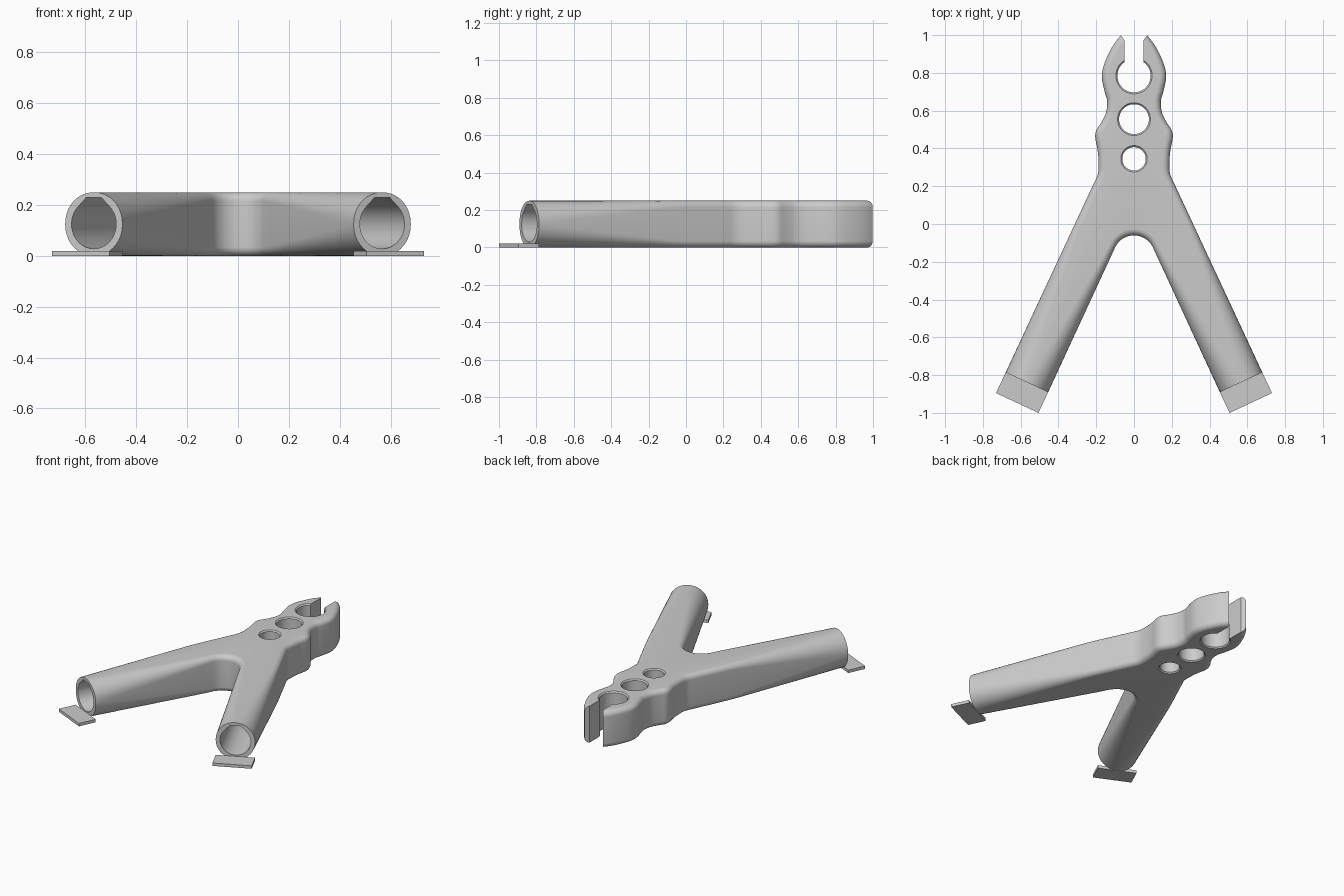
import bpy, bmesh, math
from mathutils import Vector

if "Cube" in bpy.data.objects:
    bpy.data.objects.remove(bpy.data.objects["Cube"])

grey = bpy.data.materials.new("plain grey")
grey.use_nodes = True
COLOUR = (0.6, 0.6, 0.6, 1)
grey.diffuse_color = COLOUR
grey.node_tree.nodes["Principled BSDF"].inputs["Base Color"].default_value = COLOUR

H = 0.25                        # thickness
HALF = 0.124                    # half width of a leg
END = Vector((0.567, -0.838))   # centre of the left leg's end
TILT = math.radians(25)
ALONG = Vector((math.sin(TILT), -math.cos(TILT)))
ACROSS = Vector((math.cos(TILT), math.sin(TILT)))


def loft(name, rings):
    """Skin a list of equal closed rings, cap both ends, face outwards."""
    bm = bmesh.new()
    rows = [[bm.verts.new(p) for p in ring] for ring in rings]
    n = len(rows[0])
    for a, b in zip(rows, rows[1:]):
        for i in range(n):
            j = (i + 1) % n
            bm.faces.new((a[i], a[j], b[j], b[i]))
    bm.faces.new(rows[0][::-1])
    bm.faces.new(rows[-1])
    bm.normal_update()
    if bm.calc_volume(signed=True) < 0:
        bmesh.ops.reverse_faces(bm, faces=bm.faces[:])
    mesh = bpy.data.meshes.new(name)
    bm.to_mesh(mesh)
    bm.free()
    mesh.materials.append(grey)
    ob = bpy.data.objects.new(name, mesh)
    bpy.context.collection.objects.link(ob)
    return ob


def cut(target, cutter):
    mod = target.modifiers.new("cut", 'BOOLEAN')
    mod.operation = 'DIFFERENCE'
    mod.solver = 'EXACT'
    mod.object = cutter
    bpy.context.view_layer.objects.active = target
    bpy.ops.object.modifier_apply(modifier=mod.name)
    bpy.data.objects.remove(cutter)


def catmull(pts, steps):
    out = []
    for p0, p1, p2, p3 in zip(pts, pts[1:], pts[2:], pts[3:]):
        for k in range(steps):
            t = k / steps
            out.append(0.5 * (2 * p1 + (p2 - p0) * t
                              + (2 * p0 - 5 * p1 + 4 * p2 - p3) * t * t
                              + (3 * p1 - p0 - 3 * p2 + p3) * t ** 3))
    return out


# Outline of the left half: jaw and waist
head = [(-0.04, 1.018), (0, 1.03), (0.04, 1.018), (0.075, 0.992), (0.12, 0.93),
        (0.16, 0.84), (0.17, 0.775), (0.155, 0.70), (0.142, 0.65), (0.148, 0.59),
        (0.172, 0.54), (0.2, 0.495), (0.205, 0.455), (0.194, 0.40), (0.188, 0.34),
        (0.19, 0.27)]
outer_end = END + ACROSS * HALF
inner_end = END - ACROSS * HALF
outer_top = outer_end - ALONG * 1.1
pts = [Vector(p) for p in head] + [outer_top, outer_top + ALONG * 0.06]
curve = catmull(pts, 5)
half = []
for i, p in enumerate(curve):
    before = curve[i - 1] if i else Vector((-curve[1].x, curve[1].y))
    after = curve[i + 1] if i + 1 < len(curve) else outer_top
    t = (after - before).normalized()
    half.append((p, Vector((t.y, -t.x))))

# Outline: straight leg sides, then the round crotch
N = 14
half += [(outer_top.lerp(outer_end, i / N), -ACROSS) for i in range(N + 1)]
R = 0.11
centre = Vector((0, -0.17))
inner_top = centre + ACROSS * R
half += [(inner_end.lerp(inner_top, i / N), ACROSS) for i in range(N)]
for i in range(11):
    a = TILT + (math.pi / 2 - TILT) * i / 10
    d = Vector((math.cos(a), math.sin(a)))
    half.append((centre + d * R, d))


def radius(p):
    """Edge rounding grows along the leg until its section is a circle."""
    s = (p - END).dot(ALONG)
    return 0.035 + 0.086 * min(1, max(0, 1 + s / 0.82))


# Stack inset outlines to make the body with its rounded edges
mirror = [(Vector((-p.x, p.y)), Vector((-n.x, n.y))) for p, n in reversed(half[1:-1])]
sections = [(p, n, radius(Vector((abs(p.x), p.y)))) for p, n in half + mirror]
SEG = 9
rings = []
for top in (False, True):
    for k in range(SEG + 1):
        a = math.pi / 2 * (SEG - k if top else k) / SEG
        ring = []
        for p, n, r in sections:
            q = p + n * r * (1 - math.sin(a))
            z = r * (1 - math.cos(a))
            ring.append((q.x, q.y, H - z if top else z))
        rings.append(ring)
body = loft("clamp_body", rings)


# Three holes with slightly chamfered rims
def circle(y, r, z):
    return [(r * math.cos(math.tau * i / 48), y + r * math.sin(math.tau * i / 48), z)
            for i in range(48)]


C = 0.008
for y, r in ((0.785, 0.088), (0.555, 0.079), (0.345, 0.062)):
    levels = [(r + 2 * C, -C), (r, C), (r, H - C), (r + 2 * C, H + C)]
    cut(body, loft("hole_cutter", [circle(y, w, z) for w, z in levels]))

# Slot between the jaws, flared at the mouth
side = [(0.05, 0.79), (0.05, 0.972), (0.07, 1.0), (0.11, 1.08)]
plan = side + [(-x, y) for x, y in reversed(side)]
cut(body, loft("slot_cutter", [[(x, y, z) for x, y in plan] for z in (-0.1, H + 0.1)]))

# Leg sockets: round bores with a flattened roof
BORE = 0.097
roof = BORE * math.sqrt(2)
profile = [(BORE * math.cos(a), BORE * math.sin(a)) for a in
           (math.radians(135 + 270 * i / 36) for i in range(37))]
profile += [(roof - 0.104, 0.104), (0.104 - roof, 0.104)]
for sx in (1, -1):
    rings = []
    for depth in (-0.6, 0.05):
        c = END + ALONG * depth
        rings.append([(sx * (c.x + ACROSS.x * u), c.y + ACROSS.y * u, H / 2 + v)
                      for u, v in profile])
    cut(body, loft("socket_cutter", rings))

# Flat foot plates at the leg ends
for sx, name in ((1, "left_foot_plate"), (-1, "right_foot_plate")):
    tip = ALONG * 0.121
    corners = [outer_end, outer_end + tip, inner_end + tip, inner_end]
    loft(name, [[(sx * p.x, p.y, z) for p in corners] for z in (0, 0.02)])

bpy.ops.object.select_all(action='DESELECT')
body.select_set(True)
bpy.context.view_layer.objects.active = body
bpy.ops.object.shade_smooth_by_angle(angle=math.radians(30))
